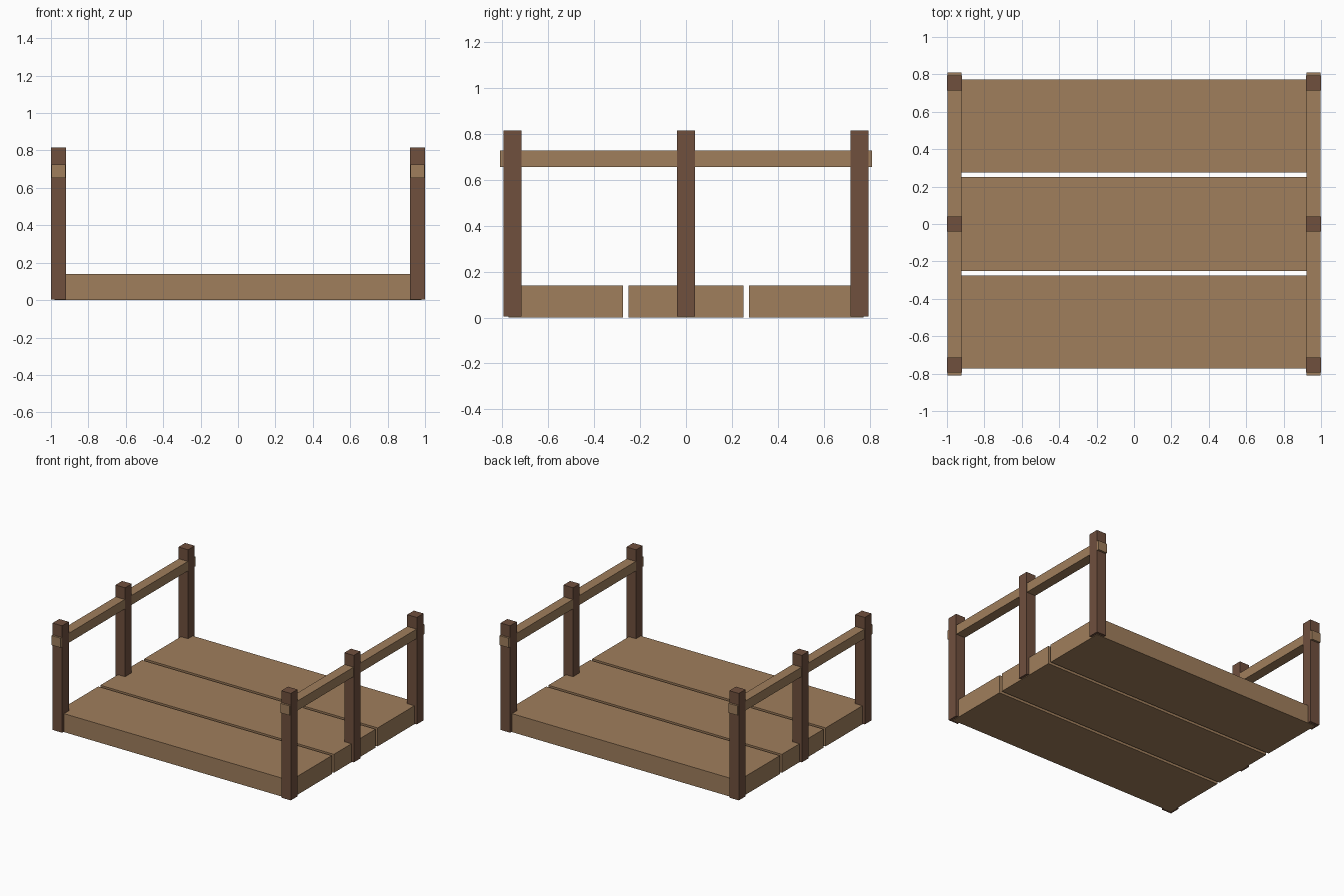
import bpy

if "Cube" in bpy.data.objects:
    bpy.data.objects.remove(bpy.data.objects["Cube"])


def material(name, color):
    mat = bpy.data.materials.new(name)
    mat.diffuse_color = (*color, 1)
    mat.use_nodes = True
    mat.node_tree.nodes["Principled BSDF"].inputs["Base Color"].default_value = mat.diffuse_color
    return mat


def box(name, lo, hi, mat):
    """Axis-aligned box between two corners."""
    bpy.ops.mesh.primitive_cube_add(
        size=1, location=[(a + b) / 2 for a, b in zip(lo, hi)])
    ob = bpy.context.object
    ob.name = name
    ob.scale = [b - a for a, b in zip(lo, hi)]
    bpy.ops.object.transform_apply(location=False, rotation=False, scale=True)
    ob.data.materials.append(mat)
    return ob


light_wood = material("light_wood", (0.35, 0.21, 0.107))
dark_wood = material("dark_wood", (0.162, 0.08, 0.048))

# Deck planks with narrow gaps between them
for name, y0, y1 in (("front", -0.772, -0.275),
                     ("middle", -0.25, 0.25),
                     ("back", 0.275, 0.772)):
    box(f"{name}_plank", (-0.98, y0, 0), (0.98, y1, 0.14), light_wood)

for side, s in (("left", -1), ("right", 1)):
    x = 0.96 * s
    # Upright posts
    for name, y in (("front", -0.755), ("middle", 0), ("back", 0.755)):
        box(f"{side}_{name}_post", (x - 0.04, y - 0.04, 0.004),
            (x + 0.04, y + 0.04, 0.815), dark_wood)
    # Handrail running through the posts
    box(f"{side}_handrail", (x - 0.038, -0.81, 0.654),
        (x + 0.038, 0.81, 0.726), light_wood)
